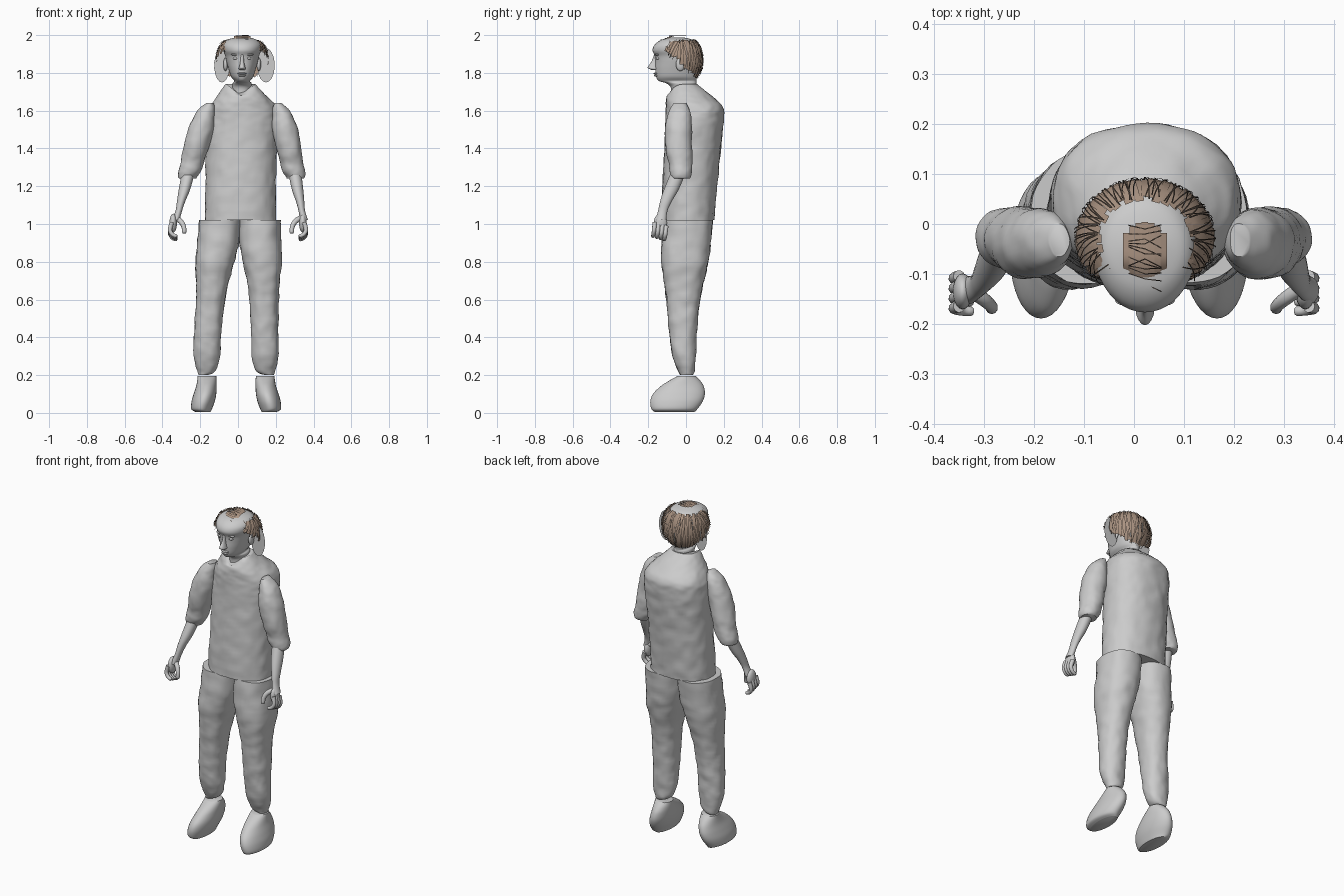
import bpy, bmesh, math, random
from mathutils import Vector, noise

random.seed(4)
cube = bpy.data.objects.get("Cube")
if cube:
    bpy.data.objects.remove(cube, do_unlink=True)


def material(name, rgb):
    m = bpy.data.materials.new(name)
    m.use_nodes = True
    m.diffuse_color = (*rgb, 1)
    m.node_tree.nodes["Principled BSDF"].inputs["Base Color"].default_value = (*rgb, 1)
    return m


GREY = material("plain grey", (0.6, 0.6, 0.6))
BROWN = material("light brown hair", (0.4, 0.29, 0.22))
DARK = material("dark brown hair", (0.06, 0.045, 0.035))


def finish(name, bm, mats=(GREY,), angle=50):
    me = bpy.data.meshes.new(name)
    bm.to_mesh(me)
    bm.free()
    ob = bpy.data.objects.new(name, me)
    bpy.context.collection.objects.link(ob)
    for m in mats:
        me.materials.append(m)
    bpy.ops.object.select_all(action='DESELECT')
    bpy.context.view_layer.objects.active = ob
    ob.select_set(True)
    bpy.ops.object.shade_smooth_by_angle(angle=math.radians(angle))
    return ob


def spline(rows, steps):
    """Catmull-Rom resampling of rows of numbers."""
    out = []
    for i in range(len(rows) - 1):
        a, b, c, d = (rows[max(0, min(len(rows) - 1, i + k))] for k in (-1, 0, 1, 2))
        for t in (j / steps for j in range(steps)):
            out.append([q + (r - p) * t / 2 + (p - 2.5 * q + 2 * r - s / 2) * t * t
                        + (1.5 * (q - r) + (s - p) / 2) * t ** 3
                        for p, q, r, s in zip(a, b, c, d)])
    return out + [list(rows[-1])]


def offset(z):
    """The body leans slightly to its left with height."""
    return max(-0.01, 0.033 * (z - 0.7))


def loft(name, rows, side=0, power=1.0, wrinkle=0.0, shape=None, segs=40, steps=6):
    """Skin horizontal sections given as z, x min, x max, y min, y max."""
    bm = bmesh.new()
    rings = []
    for z, x0, x1, y0, y1 in spline(rows, steps):
        ring = []
        for k in range(segs):
            a = math.tau * k / segs
            c, s = math.cos(a), math.sin(a)
            p = Vector(((x0 + x1) / 2 + (x1 - x0) / 2 * math.copysign(abs(c) ** power, c),
                        (y0 + y1) / 2 + (y1 - y0) / 2 * math.copysign(abs(s) ** power, s), z))
            if side:
                p.x = side * p.x + offset(z)
            if shape:
                p = shape(p)
            if wrinkle:
                n = noise.noise(p * 17) + 0.5 * noise.noise(p * 38)
                p += Vector((c * (side or 1), s, 0)) * n * wrinkle
            ring.append(bm.verts.new(p))
        rings.append(ring)
    for lo, hi in zip(rings, rings[1:]):
        for k in range(segs):
            bm.faces.new((lo[k], lo[(k + 1) % segs], hi[(k + 1) % segs], hi[k]))
    bm.faces.new(rings[0][::-1])
    bm.faces.new(rings[-1])
    bmesh.ops.recalc_face_normals(bm, faces=bm.faces)
    return finish(name, bm)


def ball(name, loc, size):
    bm = bmesh.new()
    bmesh.ops.create_uvsphere(bm, u_segments=20, v_segments=12, radius=1)
    bmesh.ops.scale(bm, vec=size, verts=bm.verts)
    bmesh.ops.translate(bm, vec=loc, verts=bm.verts)
    return finish(name, bm)


def digit(name, points, radius):
    """Chain of overlapping rings along a path, with rounded ends."""
    bm = bmesh.new()
    path = [Vector(p) for p in spline(points, 4)]
    rings = []
    for i, p in enumerate(path):
        t = (path[min(i + 1, len(path) - 1)] - path[max(i - 1, 0)]).normalized()
        u = t.orthogonal().normalized() if i == 0 else (u - t * u.dot(t)).normalized()
        v = t.cross(u)
        r = radius * (0.55 if i == len(path) - 1 else 1 - 0.25 * i / len(path))
        rings.append([bm.verts.new(p + (u * math.cos(a) + v * math.sin(a)) * r)
                      for a in (math.tau * k / 10 for k in range(10))])
    for lo, hi in zip(rings, rings[1:]):
        for k in range(10):
            bm.faces.new((lo[k], lo[(k + 1) % 10], hi[(k + 1) % 10], hi[k]))
    bm.faces.new(rings[0][::-1])
    bm.faces.new(rings[-1])
    bmesh.ops.recalc_face_normals(bm, faces=bm.faces)
    finish(name, bm)


# Shirt body with a V neckline
def neckline(p):
    if p.y < -0.02 and p.z > 1.68:
        dip = max(0, 1 - abs(p.x - 0.015) / 0.075)
        p.z -= dip * (p.z - 1.68)
    return p


loft("shirt_body", [(1.02, -.175, .2, -.13, .15), (1.2, -.172, .2, -.125, .165),
                    (1.4, -.168, .205, -.115, .185), (1.55, -.165, .215, -.108, .2),
                    (1.62, -.15, .2, -.107, .195), (1.67, -.115, .16, -.103, .145),
                    (1.74, -.065, .09, -.082, .06)], power=0.9, wrinkle=0.005, shape=neckline, steps=10, segs=64)

# Limbs
for side, tag in ((1, "left"), (-1, "right")):
    loft(tag + "_trouser_leg", [(.2, .15, .2, -.03, .035), (.22, .11, .207, -.04, .045),
                                (.3, .083, .225, -.07, .05), (.4, .08, .225, -.085, .055),
                                (.5, .073, .22, -.095, .063), (.6, .063, .219, -.105, .075),
                                (.7, .047, .222, -.118, .095), (.8, .022, .23, -.13, .118),
                                (.9, 0, .222, -.128, .132), (1.02, -.005, .217, -.12, .142)],
         side, power=0.9, wrinkle=0.005)
    loft(tag + "_shoe", [(.005, .135, .215, -.165, .045), (.02, .128, .237, -.183, .06),
                         (.06, .113, .236, -.189, .088), (.1, .105, .225, -.175, .1),
                         (.14, .103, .212, -.135, .094), (.17, .103, .206, -.09, .076),
                         (.195, .105, .203, -.045, .052)], side)
    loft(tag + "_sleeve", [(1.24, .24, .33, -.075, .018), (1.25, .236, .335, -.08, .025),
                           (1.28, .215, .335, -.088, .032), (1.33, .2, .323, -.093, .035),
                           (1.4, .18, .312, -.108, .033), (1.5, .155, .291, -.11, .031),
                           (1.57, .152, .262, -.1, .028), (1.61, .153, .237, -.085, .018),
                           (1.64, .16, .2, -.065, 0)], side, wrinkle=0.004)
    loft(tag + "_forearm", [(1.02, .32, .36, -.16, -.105), (1.07, .308, .343, -.148, -.098),
                            (1.12, .293, .337, -.137, -.075), (1.18, .27, .33, -.118, -.04),
                            (1.26, .25, .318, -.085, -.005)], side, segs=24)
    ball(tag + "_palm", (side * .343, -.135, 1.005), (.02, .036, .05))
    for k in range(4):
        y = -.105 - .02 * k
        z = .965 + .006 * k
        digit(f"{tag}_finger_{k + 1}", [(side * .35, y, z + .025), (side * .36, y - .004, z - .015),
                                        (side * .345, y - .008, z - .04),
                                        (side * .322, y - .01, z - .048)], .0125)
    digit(tag + "_thumb", [(side * .338, -.125, 1.035), (side * .305, -.148, 1.015),
                           (side * .287, -.163, .985), (side * .285, -.17, .95)], .015)

# Head and neck
MID = 0.022
head_rows = [(1.66, .06, -.08, .06), (1.72, .053, -.08, .056), (1.745, .05, -.105, .055),
             (1.757, .042, -.143, .055), (1.78, .059, -.158, .058), (1.82, .072, -.163, .062),
             (1.86, .083, -.163, .07), (1.89, .09, -.166, .075), (1.92, .1, -.177, .075),
             (1.95, .1, -.165, .065), (1.975, .078, -.13, .035), (1.988, .035, -.075, -.015)]
loft("head", [(z, MID - r, MID + r, y0, y1) for z, r, y0, y1 in head_rows])
loft("nose", [(1.815, MID - .012, MID + .012, -.18, -.14), (1.822, MID - .019, MID + .019, -.197, -.14),
              (1.832, MID - .016, MID + .016, -.202, -.14), (1.86, MID - .01, MID + .01, -.183, -.14),
              (1.9, MID - .008, MID + .008, -.168, -.14)], segs=16)
ball("upper_lip", (MID, -.158, 1.797), (.025, .014, .005))
ball("lower_lip", (MID, -.156, 1.786), (.021, .014, .006))
for side, tag in ((1, "left"), (-1, "right")):
    ball(tag + "_eye", (MID + side * .034, -.146, 1.877), (.014, .014, .008))
    ball(tag + "_brow", (MID + side * .036, -.152, 1.897), (.024, .012, .006))
    ball(tag + "_ear", (MID + side * .088, -.03, 1.845), (.012, .024, .035))

# Flat side locks beside the face
for cx, rx, tag in ((.148, .045, "left"), (-.085, .04, "right")):
    bm = bmesh.new()
    rim = [bm.verts.new((cx + rx * (1 + .05 * (k % 2)) * math.cos(a), -.02,
                         1.84 + .09 * math.sin(a)))
           for k, a in enumerate(math.tau * k / 36 for k in range(36))]
    bm.faces.new(rim)
    finish(tag + "_side_lock", bm)


# Hair strips laid over the skull
def scalp(az, el, lift):
    """Azimuth 0 is the front; the crown is slightly flattened."""
    c, s = math.cos(el) ** 0.8, math.copysign(abs(math.sin(el)) ** 0.9, math.sin(el))
    return Vector((MID + (.137 + lift) * c * math.sin(az),
                   -.03 - (.119 + lift) * c * math.cos(az), 1.87 + (.124 + lift) * s))


def hem(az):
    back = (1 - math.cos(az)) / 2
    return math.radians(32 - 82 * back ** 1.1)


def strip(bm, points, half, index):
    pairs = []
    for i, p in enumerate(points):
        t = points[min(i + 1, len(points) - 1)] - points[max(i - 1, 0)]
        w = t.cross(p - Vector((MID, -.03, 1.87))).normalized() * half
        pairs.append((bm.verts.new(p - w), bm.verts.new(p + w)))
    for (a, b), (c, d) in zip(pairs, pairs[1:]):
        bm.faces.new((a, b, d, c)).material_index = index


bm = bmesh.new()
for layer, count, half in ((0, 56, .0085), (1, 84, .0013)):
    for k in range(count):
        az = math.tau * (k + random.uniform(-.2, .2)) / count
        slant = random.uniform(-.5, .5) * (1 if layer else .15)
        top = math.radians(random.uniform(48, 56))
        low = hem(az) + random.uniform(-.06, .06)
        strip(bm, [scalp(az + slant * (t - .5), top + (low - top) * t,
                         random.uniform(0, .003) + .004 * layer)
                   for t in (i / 7 for i in range(8))], half, layer)
# Crown tuft
for k in range(7):
    x = MID + (k - 3) * .0125
    reach = .066 * math.sqrt(1 - ((k - 3) / 4) ** 2)
    strip(bm, [Vector((x, -.062 + reach * t, 1.996 - .03 * max(0, -t) ** 2))
               for t in (i / 4 - 1 for i in range(9))], .0065, 0)
for k in range(12):
    y = -.12 + k * .01
    strip(bm, [Vector((MID + t * .033, y + t * random.uniform(-.02, .02),
                       1.999 - .03 * max(0, (-.062 - y) / .066) ** 2))
               for t in (-1, 0, 1)], .0012, 1)
finish("hair", bm, (BROWN, DARK), 30)
